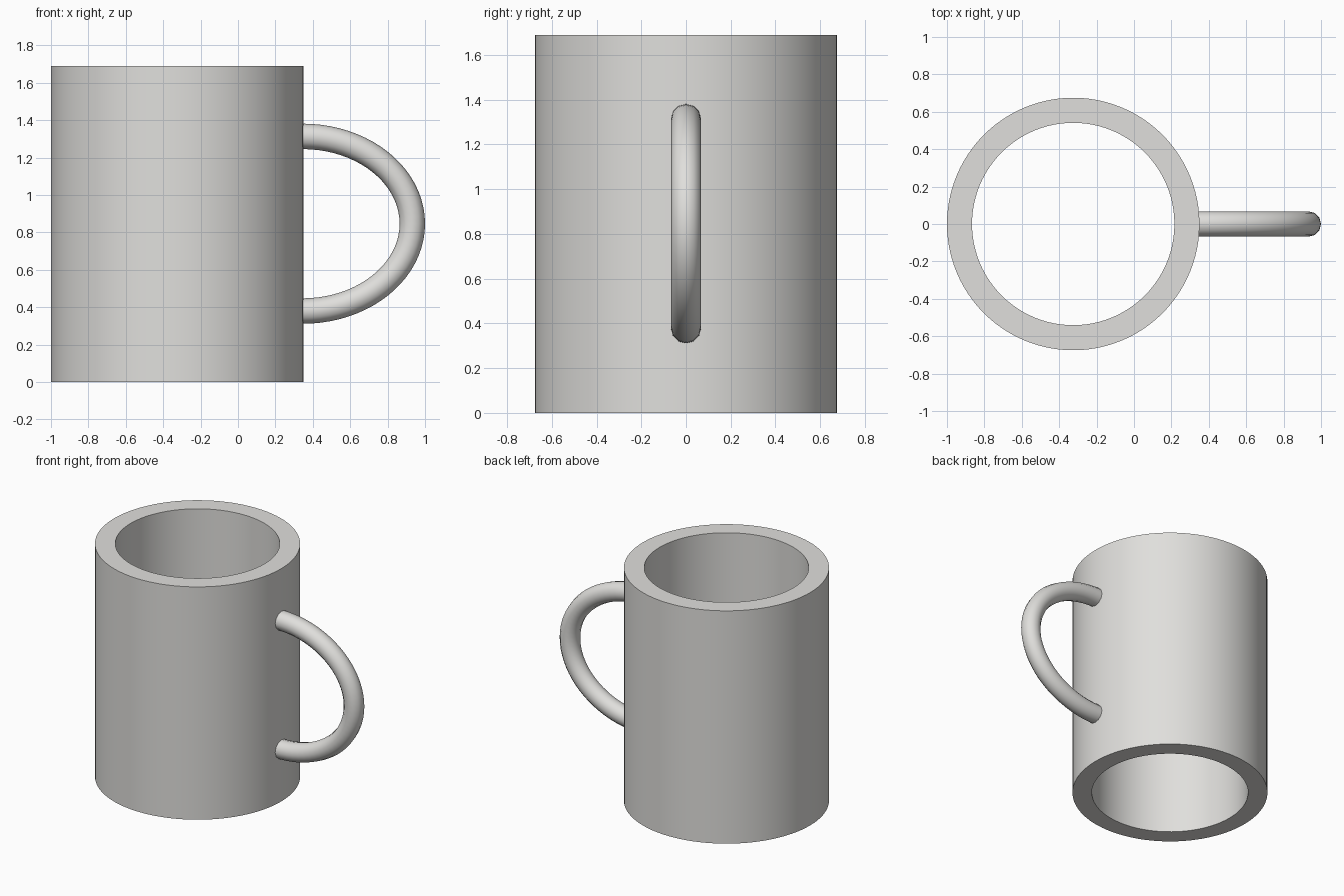
import bpy, bmesh, math
from mathutils import Vector

if "Cube" in bpy.data.objects:
    bpy.data.objects.remove(bpy.data.objects["Cube"])

mat = bpy.data.materials.new("warm light grey")
mat.diffuse_color = (0.745, 0.738, 0.716, 1)
mat.use_nodes = True
mat.node_tree.nodes["Principled BSDF"].inputs["Base Color"].default_value = mat.diffuse_color


def make_object(name, bm):
    bmesh.ops.recalc_face_normals(bm, faces=bm.faces)
    mesh = bpy.data.meshes.new(name)
    bm.to_mesh(mesh)
    bm.free()
    mesh.materials.append(mat)
    ob = bpy.data.objects.new(name, mesh)
    bpy.context.collection.objects.link(ob)
    bpy.ops.object.select_all(action='DESELECT')
    ob.select_set(True)
    bpy.context.view_layer.objects.active = ob
    bpy.ops.object.shade_smooth_by_angle(angle=math.radians(40))
    return ob


def bridge(bm, a, b):
    n = len(a)
    for i in range(n):
        j = (i + 1) % n
        bm.faces.new((a[i], a[j], b[j], b[i]))


# Mug body: thick-walled tube, open at both ends, with loops near the rims
SIDES, CX, H = 96, -0.325, 1.69
profile = [(0.675, 0), (0.675, 0.05), (0.675, H - 0.05), (0.675, H),
           (0.541, H), (0.541, H - 0.05), (0.541, 0.05), (0.541, 0)]
bm = bmesh.new()
rings = []
for r, z in profile:
    rings.append([bm.verts.new((CX + r * math.cos(math.tau * i / SIDES),
                                r * math.sin(math.tau * i / SIDES), z))
                  for i in range(SIDES)])
for k in range(len(rings)):
    bridge(bm, rings[k], rings[(k + 1) % len(rings)])
make_object("mug_body", bm)

# Handle: round bar swept along half an ellipse, ends sunk into the wall
STEPS, SEG, BAR = 40, 12, 0.068
X0, Z0, A, B = 0.345, 0.846, 0.587, 0.467
path = [(Vector((X0 - 0.04, 0, Z0 + B)), Vector((0, 0, 1)))]
for i in range(STEPS + 1):
    t = math.pi / 2 - math.pi * i / STEPS
    c, s = math.cos(t), math.sin(t)
    path.append((Vector((X0 + A * c, 0, Z0 + B * s)),
                 Vector((c / A, 0, s / B)).normalized()))
path.append((Vector((X0 - 0.04, 0, Z0 - B)), Vector((0, 0, -1))))
bm = bmesh.new()
side = Vector((0, 1, 0))
rings = []
for p, n in path:
    rings.append([bm.verts.new(p + BAR * (n * math.cos(math.tau * k / SEG)
                                          + side * math.sin(math.tau * k / SEG)))
                  for k in range(SEG)])
for a, b in zip(rings, rings[1:]):
    bridge(bm, a, b)
bm.faces.new(rings[0])
bm.faces.new(rings[-1])
make_object("handle", bm)
